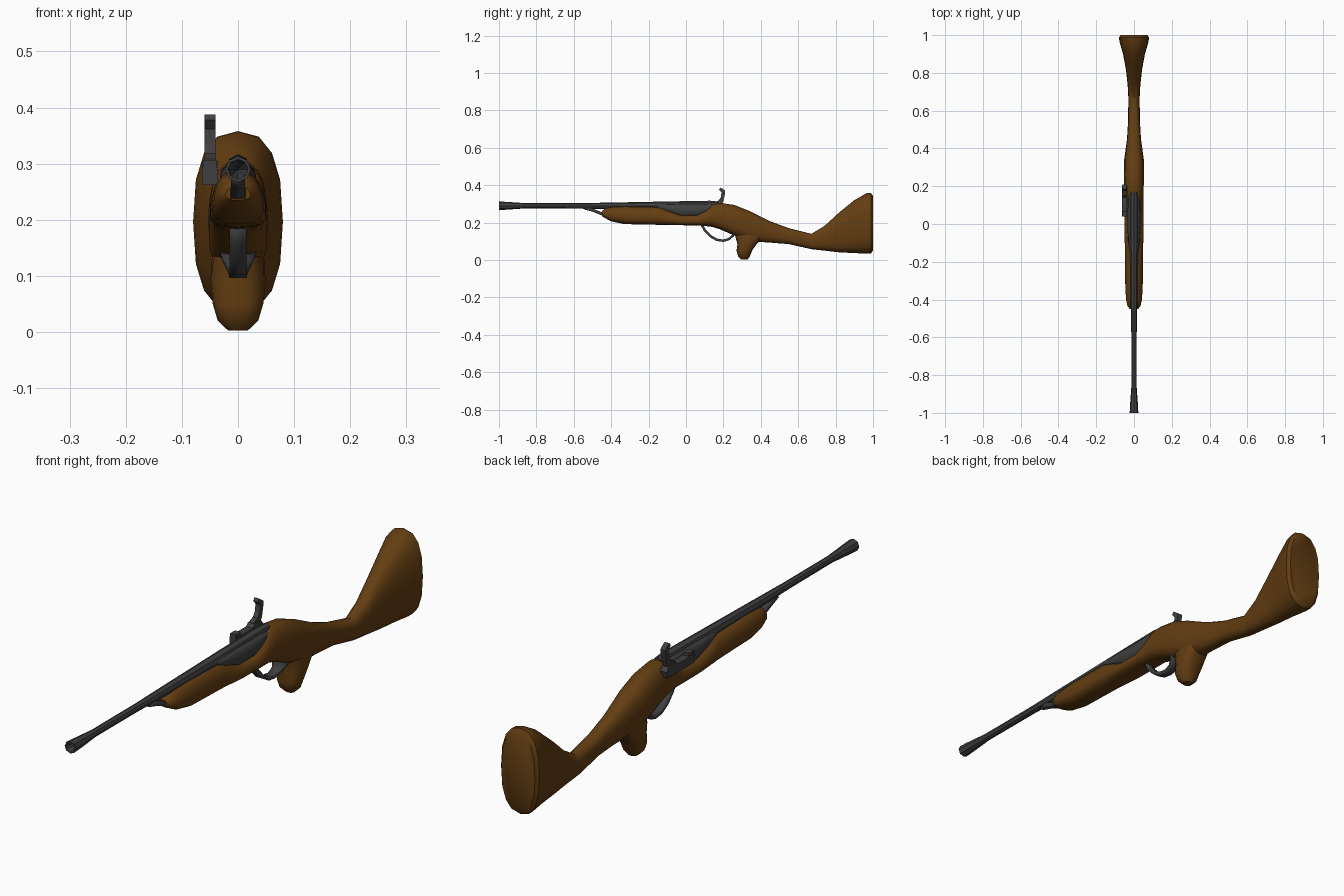
import bpy
import bmesh
from math import sin, cos, tau, radians, copysign

if "Cube" in bpy.data.objects:
    bpy.data.objects.remove(bpy.data.objects["Cube"], do_unlink=True)


def material(name, color):
    mat = bpy.data.materials.new(name)
    mat.use_nodes = True
    mat.diffuse_color = (*color, 1)
    shader = next(n for n in mat.node_tree.nodes if n.type == "BSDF_PRINCIPLED")
    shader.inputs["Base Color"].default_value = (*color, 1)
    shader.inputs["Roughness"].default_value = 0.7
    return mat


wood = material("brown wood", (0.125, 0.047, 0.006))
iron = material("dark iron", (0.05, 0.05, 0.052))


def finish(bm, name, mat, angle=40):
    """Turn a bmesh into a named, shaded object."""
    bmesh.ops.recalc_face_normals(bm, faces=bm.faces)
    mesh = bpy.data.meshes.new(name)
    bm.to_mesh(mesh)
    bm.free()
    mesh.materials.append(mat)
    mesh.shade_smooth()
    mesh.set_sharp_from_angle(angle=radians(angle))
    obj = bpy.data.objects.new(name, mesh)
    bpy.context.collection.objects.link(obj)
    return obj


def power(value, exponent):
    return copysign(abs(value) ** exponent, value)


def loft(name, mat, rows, axis="y", sides=16, square=0.8, taper=None, angle=40):
    """Skin rounded sections; each row is position, half width, high, low."""
    bm = bmesh.new()
    rings = []
    for pos, half, high, low in rows:
        mid, rise = (high + low) / 2, (high - low) / 2
        skew = taper(pos) if taper else 0
        ring = []
        for i in range(sides):
            c = power(cos(tau * i / sides), square)
            s = power(sin(tau * i / sides), square)
            x, other = half * c * (1 - skew * s), mid + rise * s
            co = (x, pos, other) if axis == "y" else (x, other, pos)
            ring.append(bm.verts.new(co))
        rings.append(ring)
    for a, b in zip(rings, rings[1:]):
        for i in range(sides):
            j = (i + 1) % sides
            bm.faces.new((a[i], a[j], b[j], b[i]))
    bm.faces.new(rings[0])
    bm.faces.new(rings[-1])
    return finish(bm, name, mat, angle)


def strap(name, path, thickness):
    """Bent metal strip; each path point is y, z, half width."""
    bm = bmesh.new()
    pairs = [[bm.verts.new((side * w, y, z)) for side in (-1, 1)] for y, z, w in path]
    for a, b in zip(pairs, pairs[1:]):
        bm.faces.new((a[0], a[1], b[1], b[0]))
    obj = finish(bm, name, iron)
    mod = obj.modifiers.new("thickness", "SOLIDIFY")
    mod.thickness = thickness
    mod.offset = 0
    return obj


def plate(name, outline, left, right):
    """Side profile of y, z points, extruded across x."""
    bm = bmesh.new()
    face = bm.faces.new([bm.verts.new((left, y, z)) for y, z in outline])
    grown = bmesh.ops.extrude_face_region(bm, geom=[face])["geom"]
    verts = [v for v in grown if isinstance(v, bmesh.types.BMVert)]
    bmesh.ops.translate(bm, verts=verts, vec=(right - left, 0, 0))
    return finish(bm, name, iron, 20)


# Wooden stock, from the fore end to the butt, fuller at the bottom in front
loft("stock", wood, [
    (-.45, .022, .26, .235), (-.435, .034, .275, .225), (-.4, .042, .284, .207),
    (-.33, .046, .288, .192), (-.14, .048, .284, .188), (-.09, .049, .265, .187),
    (-.03, .05, .242, .186), (.06, .05, .242, .185), (.1, .05, .265, .182),
    (.14, .05, .298, .177), (.18, .051, .306, .165), (.26, .053, .294, .13),
    (.34, .052, .262, .1), (.45, .037, .207, .093), (.55, .031, .17, .085),
    (.67, .03, .14, .058), (.74, .034, .182, .05), (.82, .043, .255, .041),
    (.9, .058, .32, .037), (.965, .077, .357, .034), (.988, .08, .358, .035),
    (1, .07, .342, .05),
], taper=lambda y: .15 * max(0, min(1, (.45 - y) / .3)))

# Rounded grip below the wrist
loft("grip", wood, [
    (.003, .018, .33, .296), (.02, .036, .342, .279), (.05, .045, .353, .27),
    (.085, .049, .378, .275), (.12, .048, .41, .265), (.17, .04, .42, .26),
], axis="z")

# Flared eight-sided barrel with a funnel bore
loft("barrel", iron, [
    (-.94, .001, .291, .289), (-1, .018, .308, .272), (-1, .023, .313, .267),
    (-.96, .021, .311, .269), (-.86, .014, .304, .276), (-.6, .014, .304, .275),
    (-.4, .018, .307, .271), (-.1, .021, .313, .262), (.13, .022, .317, .26),
    (.17, .019, .313, .262),
], sides=8, square=1, angle=30)

# Breech block filling the scallop in the stock
loft("breech", iron, [
    (-.15, .022, .295, .27), (-.09, .031, .3, .25), (-.03, .034, .302, .228),
    (.06, .034, .302, .228), (.11, .032, .302, .25), (.16, .025, .3, .27),
], sides=12)

# Bracket joining the barrel to the fore end
strap("barrel_bracket", [
    (-.54, .277, .008), (-.5, .267, .012), (-.45, .247, .013), (-.42, .235, .013),
], .016)

# Trigger guard, spreading wide where it meets the grip
strap("trigger_guard", [
    (.08, .195, .015), (.1, .16, .015), (.13, .128, .015), (.165, .108, .015),
    (.2, .103, .015), (.23, .112, .018), (.25, .13, .028), (.26, .155, .036),
    (.255, .18, .048),
], .013)

# Lock on the right side, with its raised pan
plate("lock_plate", [
    (.04, .262), (.2, .262), (.205, .285), (.19, .305), (.15, .305), (.14, .294), (.04, .294),
], -.064, -.036)
plate("lock_pan", [(.04, .29), (.07, .29), (.07, .306), (.04, .306)], -.062, -.038)

# Hooked hammer above the lock
plate("hammer", [
    (.145, .285), (.185, .285), (.2, .315), (.207, .345), (.21, .37),
    (.185, .388), (.176, .378), (.19, .362), (.186, .335), (.175, .318), (.15, .308),
], -.06, -.04)
